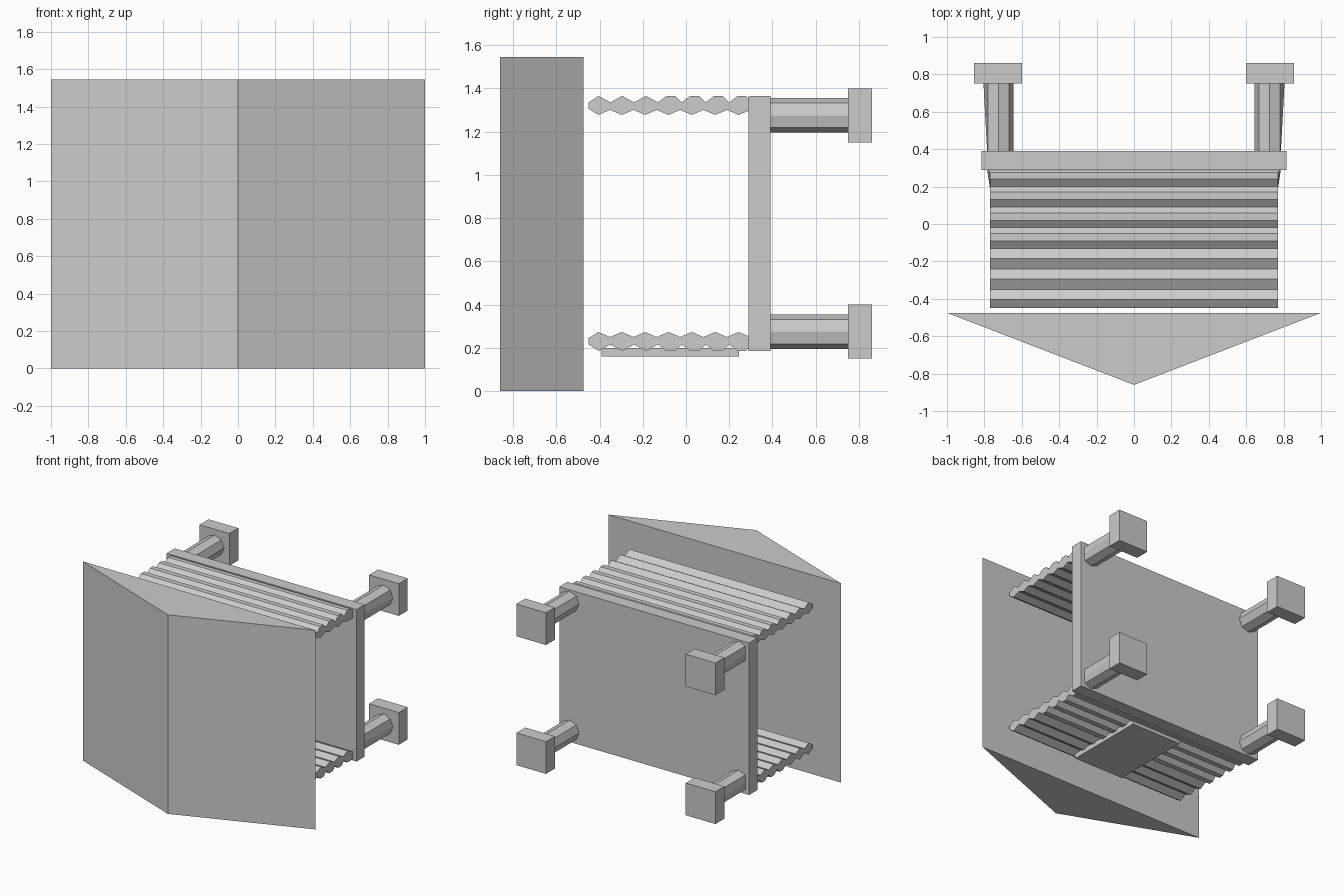
import bpy, bmesh, math

if "Cube" in bpy.data.objects:
    bpy.data.objects.remove(bpy.data.objects["Cube"])


def finish(name, bm):
    bmesh.ops.recalc_face_normals(bm, faces=bm.faces)
    mesh = bpy.data.meshes.new(name)
    bm.to_mesh(mesh)
    bm.free()
    obj = bpy.data.objects.new(name, mesh)
    bpy.context.collection.objects.link(obj)
    return obj


def loft(name, ring_a, ring_b):
    """Solid between two matching rings of points."""
    bm = bmesh.new()
    a = [bm.verts.new(p) for p in ring_a]
    b = [bm.verts.new(p) for p in ring_b]
    n = len(a)
    bm.faces.new(a)
    bm.faces.new(b[::-1])
    for i in range(n):
        j = (i + 1) % n
        bm.faces.new((a[i], b[i], b[j], a[j]))
    return finish(name, bm)


def box(name, x0, x1, y0, y1, z0, z1):
    ring = [(x0, y0), (x1, y0), (x1, y1), (x0, y1)]
    return loft(name, [(x, y, z0) for x, y in ring], [(x, y, z1) for x, y in ring])


def mirror_x(obj):
    # objects keep their origin at the world centre
    obj.modifiers.new("Mirror", "MIRROR").use_axis[0] = True


# Wedge-shaped front
tri = [(-1, -0.475), (1, -0.475), (0, -0.86)]
loft("front_wedge", [(x, y, 0) for x, y in tri], [(x, y, 1.545) for x, y in tri])

# Back panel and plate under the lower shelf
box("back_panel", -0.815, 0.815, 0.29, 0.39, 0.185, 1.365)
box("bottom_plate", -0.215, 0.215, -0.39, 0.245, 0.16, 0.20)

# Corrugated shelf profile (y, z): pointed ridges in front, flattened ones behind
PEAK, VALLEY = 1.365, 1.335
outer = [(-0.45, 1.335)]
for y in (-0.405, -0.295, -0.185):
    outer += [(y, PEAK), (y + 0.055, VALLEY)]
for y in (-0.09, 0.02, 0.13):
    outer += [(y, PEAK), (y + 0.04, PEAK), (y + 0.07, VALLEY)]
outer += [(0.24, PEAK), (0.275, PEAK), (0.292, 1.35)]
inner = [(-0.45, 1.305)]
for i in range(6):
    y = -0.405 + 0.108 * i
    inner += [(y, 1.277), (y + 0.054, 1.30)]
inner += [(0.243, 1.277), (0.292, 1.297)]
profile = outer + inner[::-1]


def half_width(y):
    return 0.785 if y > 0.28 else 0.77


# The lower shelf is the upper one turned over
for name, flip in (("upper_shelf", False), ("lower_shelf", True)):
    pts = [(y, 1.55 - z if flip else z) for y, z in profile]
    loft(name, [(-half_width(y), y, z) for y, z in pts],
         [(half_width(y), y, z) for y, z in pts])


# Octagonal legs, outer edge flaring slightly towards the foot blocks
def leg_ring(y, zc, r_out):
    ring = []
    for i in range(8):
        r = r_out if i == 0 else 0.08
        t = math.radians(45 * i)
        ring.append((0.725 + r * math.cos(t), y, zc + 0.08 * math.sin(t)))
    return ring


for level, zc in (("lower", 0.275), ("upper", 1.275)):
    mirror_x(loft(level + "_leg", leg_ring(0.385, zc, 0.06), leg_ring(0.755, zc, 0.08)))
    mirror_x(box(level + "_foot_block", 0.60, 0.855, 0.75, 0.86, zc - 0.125, zc + 0.125))
